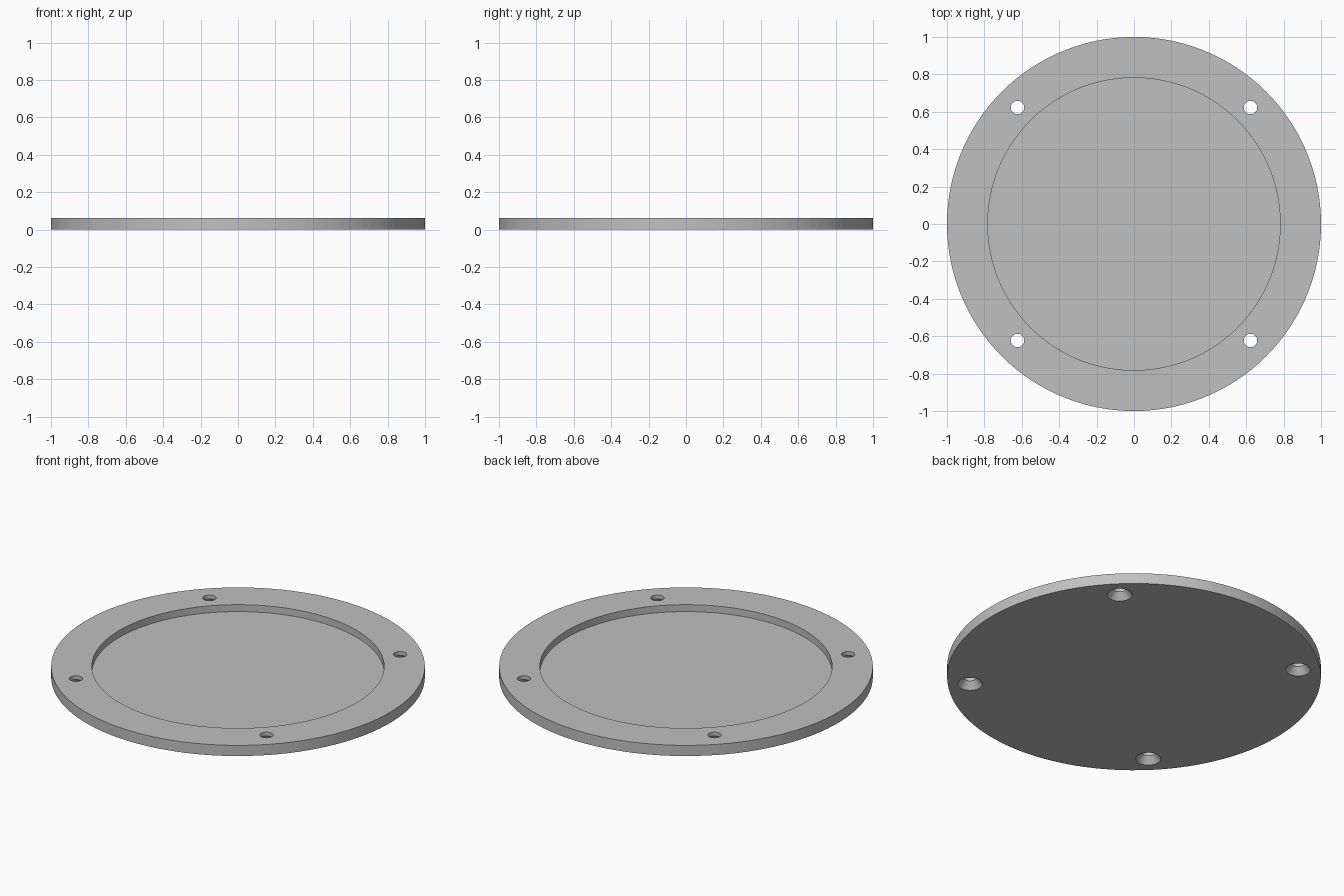
import bpy, bmesh, math
from mathutils import Matrix, Vector

cube = bpy.data.objects.get("Cube")
if cube:
    bpy.data.objects.remove(cube, do_unlink=True)

THICK = 0.063
FLOOR = 0.022
HOLE = 0.623

grey = bpy.data.materials.new("plain_grey")
grey.use_nodes = True
colour = (0.53, 0.53, 0.53, 1)
grey.diffuse_color = colour
grey.node_tree.nodes["Principled BSDF"].inputs["Base Color"].default_value = colour


def lathe(bm, profile, sides, centre=(0, 0)):
    """Revolve (radius, height) points and cap both ends."""
    rings = []
    for r, z in profile:
        ring = bmesh.ops.create_circle(bm, segments=sides, radius=r,
                                       matrix=Matrix.Translation((*centre, z)))
        rings.append(ring["verts"])
    for a, b in zip(rings, rings[1:]):
        for i in range(sides):
            j = (i + 1) % sides
            bm.faces.new((a[i], a[j], b[j], b[i]))
    bm.faces.new(rings[0])
    bm.faces.new(rings[-1])


def finish(bm, name):
    bmesh.ops.recalc_face_normals(bm, faces=bm.faces)
    mesh = bpy.data.meshes.new(name)
    bm.to_mesh(mesh)
    bm.free()
    mesh.materials.append(grey)
    obj = bpy.data.objects.new(name, mesh)
    bpy.context.collection.objects.link(obj)
    return obj


# Round plate with a shallow recess on top
bm = bmesh.new()
lathe(bm, [(1, 0), (1, THICK), (0.782, THICK), (0.782, FLOOR)], 120)
plate = finish(bm, "recessed_plate")

# Four screw holes, countersunk from below
bm = bmesh.new()
for x in (-HOLE, HOLE):
    for y in (-HOLE, HOLE):
        lathe(bm, [(0.0685, -0.002), (0.067, 0), (0.036, 0.04), (0.036, 0.1)],
              32, (x, y))
cutter = finish(bm, "screw_hole_cutter")
cutter.hide_render = True
cutter.hide_viewport = True

cut = plate.modifiers.new("screw_holes", "BOOLEAN")
cut.operation = "DIFFERENCE"
cut.solver = "EXACT"
cut.object = cutter
